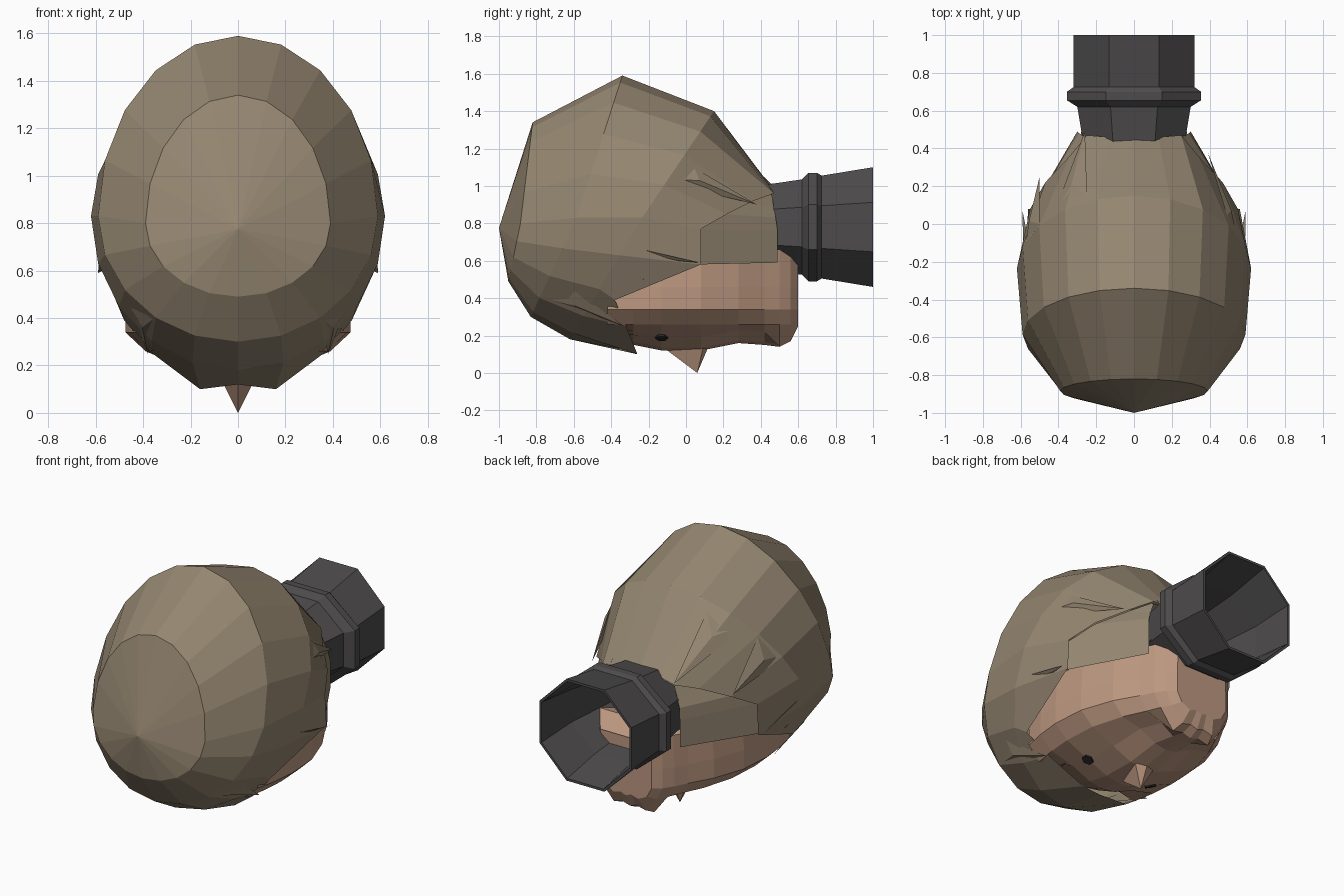
import bpy, bmesh, math
from mathutils import Vector

cube = bpy.data.objects.get("Cube")
if cube:
    bpy.data.objects.remove(cube, do_unlink=True)


def material(name, colour):
    m = bpy.data.materials.new(name)
    m.use_nodes = True
    m.diffuse_color = (*colour, 1)
    m.node_tree.nodes["Principled BSDF"].inputs["Base Color"].default_value = (*colour, 1)
    return m


HAIR = material("hair_tan", (0.30, 0.24, 0.165))
SKIN = material("skin", (0.50, 0.31, 0.215))
GREY = material("collar_grey", (0.075, 0.07, 0.072))
DARK = material("eye_dark", (0.02, 0.02, 0.022))


def build(name, verts, faces, mat):
    bm = bmesh.new()
    vs = [bm.verts.new(v) for v in verts]
    for f in faces:
        bm.faces.new([vs[i] for i in f])
    bmesh.ops.remove_doubles(bm, verts=bm.verts[:], dist=0.0005)
    bmesh.ops.recalc_face_normals(bm, faces=bm.faces[:])
    mesh = bpy.data.meshes.new(name)
    bm.to_mesh(mesh)
    bm.free()
    mesh.materials.append(mat)
    ob = bpy.data.objects.new(name, mesh)
    bpy.context.collection.objects.link(ob)
    return ob


def loft(name, rings, mat, closed=True, cap=False):
    """Skin equal-length rings with quads; optionally cap the last ring."""
    n = len(rings[0])
    faces = []
    for r in range(len(rings) - 1):
        for i in range(n if closed else n - 1):
            j = (i + 1) % n
            faces.append((r * n + i, r * n + j, r * n + n + j, r * n + n + i))
    if cap:
        faces.append(range((len(rings) - 1) * n, len(rings) * n))
    return build(name, [p for ring in rings for p in ring], faces, mat)


def mirrored(half):
    """Half ring from top centre to bottom centre becomes a full ring."""
    return half + [(-x, y, z) for x, y, z in half[-2:0:-1]]


# Hair shell: tilted rings from the crown to an uneven hem
STEPS = 10


def hair_ring(y_top, y_low, z_top, z_mid, z_low, width):
    half = []
    for i in range(STEPS + 1):
        a = math.pi * i / STEPS
        c = math.cos(a)
        y = (y_top + y_low) / 2 + (y_top - y_low) / 2 * c
        z = z_mid + c * (z_top - z_mid if c > 0 else z_mid - z_low)
        half.append((width * math.sin(a), y, z))
    return mirrored(half)


hem = [(0, .46, .99), (.13, .46, .98), (.25, .47, .96), (.34, .36, .92),
       (.47, .22, .85), (.55, .08, .77), (.56, .08, .58), (.48, -.38, .39),
       (.36, -.32, .25), (.16, -.26, .10), (0, -.30, .12)]
rings = [hair_ring(-.82, -.95, 1.34, .80, .49, .39),
         hair_ring(-.34, -.83, 1.59, .83, .30, .59),
         hair_ring(.15, -.62, 1.40, .83, .18, .62),
         mirrored(hem)]
hair = loft("hair", rings, HAIR)

# Crown fan closing the front of the hair
n = 2 * STEPS
build("hair_crown", rings[0] + [(0, -1, .775)],
      [(i, (i + 1) % n, n) for i in range(n)], HAIR)

# Nape hair tucked under the hem and running to the neck
nape_end = [(.15, .46, .97), (.24, .46, .95), (.27, .47, .88), (.29, .48, .83), (.30, .49, .76), (.30, .49, .59)]
for side, label in ((1, "left"), (-1, "right")):
    start = [(side * x * .985, y - .02, z) for x, y, z in hem[1:7]]
    end = [(side * x, y, z) for x, y, z in nape_end]
    loft("nape_hair_" + label, [start, end], HAIR, closed=False)


# Pointed locks lying on the hair
def lock(name, a, b, tip, lift=0.03):
    pts = []
    for p in (a, b):
        _, loc, nor, _ = hair.closest_point_on_mesh(Vector(p))
        pts.append(loc)
    centre = Vector((0, -.2, .8))
    mid = (pts[0] + pts[1]) * .35 + Vector(tip) * .3
    mid += (mid - centre).normalized() * lift
    build(name, pts + [Vector(tip), mid],
          [(0, 1, 3), (1, 2, 3), (2, 0, 3), (0, 2, 1)], HAIR)


lock("lock_top_left", (.44, -.5, 1.32), (.24, .08, 1.38), (.20, .46, .98), .02)
lock("lock_back_left", (.60, -.2, 1.05), (.5, .05, 1.1), (.39, .38, .90))
lock("lock_back_right", (-.60, -.2, 1.0), (-.5, .0, 1.15), (-.50, .25, .88))
lock("lock_nape_right", (-.42, .0, 1.2), (-.25, .15, 1.3), (-.26, .49, .98), .02)
for side, label in ((1, "left"), (-1, "right")):
    lock("lock_temple_" + label, (side * .45, -.88, .66), (side * .6, -.5, .72),
         (side * .59, .07, .59), .015)
    lock("lock_cheek_" + label, (side * .42, -.85, .55), (side * .52, -.65, .60),
         (side * .53, -.22, .50), .02)
    lock("lock_fringe_" + label, (side * .35, -.8, .40), (side * .48, -.6, .42),
         (side * .38, -.33, .25), .02)
lock("lock_brow", (.08, -.75, .25), (.25, -.65, .25), (.30, -.25, .20), .02)

# Face: U-shaped sections from brow to chin
sections = [(-.42, .43, .22), (-.28, .46, .15), (-.13, .475, .12), (.08, .46, .12),
            (.28, .39, .16), (.42, .31, .15), (.50, .27, .14), (.56, .23, .17), (.60, .18, .25)]
face_rings = []
for y, w, low in sections:
    top = .62 if y > .5 else .66
    half = [(w * .97, top), (w, .46), (w, .34), (w * .82, max(.26, low + .03)),
            (w * .48, low + .07 * (y < .45)), (w * .2, low + .015)]
    right = [(-x, y, z) for x, z in half]
    face_rings.append([(x, y, z) for x, z in half] + [(0, y, low)] + right[::-1])
face = loft("face", face_rings, SKIN, closed=False, cap=True)

# Throat joining the chin to the neck opening
loft("throat", [[(.18, .60, .60), (-.18, .60, .60)], [(.28, .49, .69), (-.28, .49, .69)],
                [(.30, .36, .66), (-.30, .36, .66)]], SKIN, closed=False)

# Nose
build("nose", [(0, -.10, .12), (.065, .09, .13), (0, .12, .14), (-.065, .09, .13), (0, .06, 0)],
      [(0, 1, 4), (1, 2, 4), (2, 3, 4), (3, 0, 4)], SKIN)

# Eyes: thin six-sided plates resting on the face
for side, label in ((1, "left"), (-1, "right")):
    _, loc, nor, _ = face.closest_point_on_mesh(Vector((side * .23, -.13, .2)))
    if nor.z > 0:
        nor = -nor
    turn = nor.to_track_quat('Z', 'Y')
    outline = [turn @ Vector((.035 * math.cos(k * math.pi / 3), .035 * math.sin(k * math.pi / 3), 0))
               for k in range(6)]
    loft("eye_" + label, [[loc + p for p in outline], [loc + p + nor * .009 for p in outline]],
         DARK, cap=True)

# Collar: open eight-sided tube with a raised band
profile = [(.38, .26, .22), (.62, .30, .255), (.655, .355, .29), (.70, .355, .29),
           (.725, .32, .275), (1.0, .32, .32), (1.0, .305, .305), (.725, .295, .25), (.38, .24, .20)]
collar = []
for y, rx, rz in profile:
    k = 1 / math.cos(math.pi / 8)
    angles = [math.pi / 8 + i * math.pi / 4 for i in range(8)]
    collar.append([(rx * k * math.cos(a), y, .78 + rz * k * math.sin(a)) for a in angles])
loft("collar", collar, GREY)
